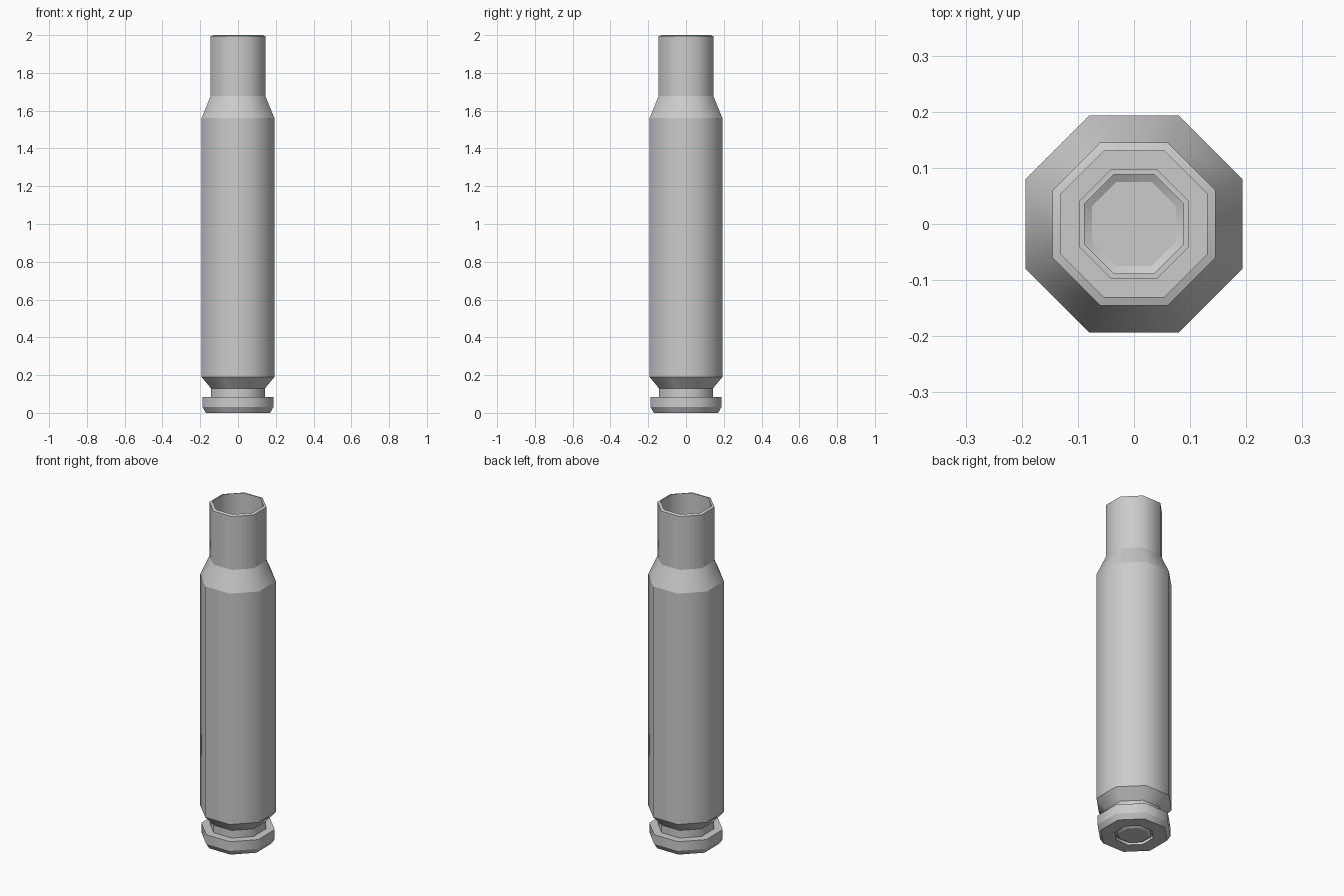
import bpy
import bmesh
from math import pi, cos, sin

old = bpy.data.objects.get("Cube")
if old:
    bpy.data.objects.remove(old, do_unlink=True)

SIDES = 8
TO_CORNER = 1 / cos(pi / SIDES)   # flat-side radius to corner radius

metal = bpy.data.materials.new("grey metal")
metal.use_nodes = True
GREY = (0.6, 0.6, 0.6, 1)
metal.diffuse_color = GREY
metal.node_tree.nodes["Principled BSDF"].inputs["Base Color"].default_value = GREY


def lathe(name, profile):
    """Turn (flat radius, height) points into an eight-sided closed solid."""
    bm = bmesh.new()
    rings = []
    for radius, z in profile:
        r = radius * TO_CORNER
        angles = [(i + 0.5) * 2 * pi / SIDES for i in range(SIDES)]
        rings.append([bm.verts.new((r * cos(a), r * sin(a), z)) for a in angles])
    for low, high in zip(rings, rings[1:]):
        for i in range(SIDES):
            j = (i + 1) % SIDES
            bm.faces.new((low[i], low[j], high[j], high[i])).smooth = True
    bm.faces.new(rings[0][::-1])
    bm.faces.new(rings[-1])
    # Round shading around the sides, crisp edges between the bands
    for ring in rings:
        for i in range(SIDES):
            bm.edges.get((ring[i], ring[(i + 1) % SIDES])).smooth = False
    bmesh.ops.recalc_face_normals(bm, faces=bm.faces)
    mesh = bpy.data.meshes.new(name)
    bm.to_mesh(mesh)
    bm.free()
    mesh.materials.append(metal)
    obj = bpy.data.objects.new(name, mesh)
    bpy.context.collection.objects.link(obj)
    return obj


# Raised centre disc and the groove around it, seen from below
base_disc = [(0.075, 0.0), (0.088, 0.008), (0.088, 0.018), (0.098, 0.018), (0.098, 0.0)]

# Rim, waist, body, shoulder, neck and lip
outside = [(0.17, 0.0), (0.187, 0.03), (0.187, 0.085), (0.143, 0.085),
           (0.143, 0.13), (0.193, 0.19), (0.193, 1.56), (0.145, 1.677),
           (0.145, 1.994), (0.13, 2.0)]

# Bore down to a thin floor that follows the base disc
floor = 0.004
bore = [(0.13, floor)] + [(r, z + floor) for r, z in reversed(base_disc)]

lathe("hollow_case", base_disc + outside + bore)
